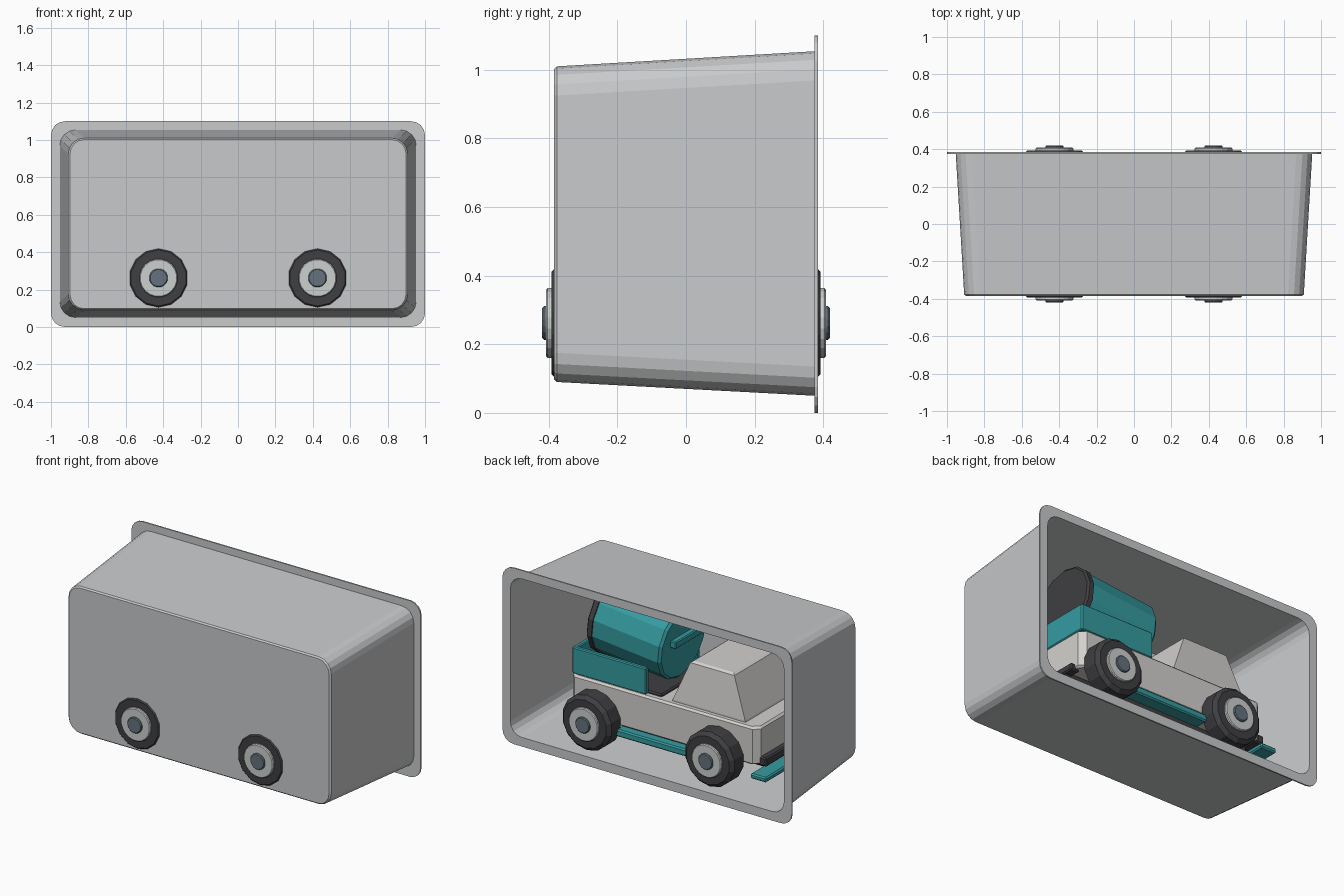
import bpy, bmesh, math
from mathutils import Matrix, Vector

if "Cube" in bpy.data.objects:
    bpy.data.objects.remove(bpy.data.objects["Cube"])


def material(name, rgb):
    m = bpy.data.materials.new(name)
    m.diffuse_color = (*rgb, 1)
    m.use_nodes = True
    m.node_tree.nodes["Principled BSDF"].inputs["Base Color"].default_value = m.diffuse_color
    return m


TRAY = material("tray grey", (0.58, 0.59, 0.60))
BODY = material("warm white", (0.65, 0.64, 0.62))
TEAL = material("teal", (0.035, 0.33, 0.355))
DARK = material("charcoal", (0.05, 0.05, 0.056))
RIM = material("pale rim", (0.60, 0.63, 0.62))
HUB = material("slate hub", (0.13, 0.17, 0.21))


def finish(bm, name, mat, smooth=None):
    bmesh.ops.recalc_face_normals(bm, faces=bm.faces)
    me = bpy.data.meshes.new(name)
    bm.to_mesh(me)
    bm.free()
    ob = bpy.data.objects.new(name, me)
    bpy.context.collection.objects.link(ob)
    me.materials.append(mat)
    if smooth:
        bpy.context.view_layer.objects.active = ob
        ob.select_set(True)
        bpy.ops.object.shade_smooth_by_angle(angle=math.radians(smooth))
        ob.select_set(False)
    return ob


def loft(name, rings, mat, smooth=None):
    """Skin a list of equal point rings and cap both ends."""
    bm = bmesh.new()
    loops = [[bm.verts.new(p) for p in r] for r in rings]
    n = len(loops[0])
    for a, b in zip(loops, loops[1:]):
        for i in range(n):
            j = (i + 1) % n
            bm.faces.new((a[i], a[j], b[j], b[i]))
    bm.faces.new(loops[0])
    bm.faces.new(loops[-1])
    return finish(bm, name, mat, smooth)


def box(name, x, y, z, mat, bevel=0.008):
    """Box from (min, max) ranges with a small chamfer."""
    bm = bmesh.new()
    bmesh.ops.create_cube(bm, size=1)
    for v in bm.verts:
        v.co = Vector([(r[0] + r[1]) / 2 + c * (r[1] - r[0]) for r, c in zip((x, y, z), v.co)])
    if bevel:
        bmesh.ops.bevel(bm, geom=bm.edges[:], offset=bevel, segments=1, affect='EDGES')
    return finish(bm, name, mat)


def rounded_ring(hw, z0, z1, r, y, seg=4):
    pts = []
    corners = ((hw - r, z1 - r), (r - hw, z1 - r), (r - hw, z0 + r), (hw - r, z0 + r))
    for k, (cx, cz) in enumerate(corners):
        for i in range(seg + 1):
            a = (k + i / seg) * math.pi / 2
            pts.append((cx + r * math.cos(a), y, cz + r * math.sin(a)))
    return pts


def lathe(name, profile, sides, centre, axis, mat, smooth=None):
    """Revolve (distance along axis, radius) pairs around an axis."""
    rot = Vector(axis).to_track_quat('Z', 'Y').to_matrix()
    c = Vector(centre)
    rings = []
    for d, r in profile:
        rings.append([c + rot @ Vector((r * math.cos(2 * math.pi * (i + .5) / sides),
                                        r * math.sin(2 * math.pi * (i + .5) / sides), d))
                      for i in range(sides)])
    return loft(name, rings, mat, smooth)


# Tapered tray, open to the back, with a flat flange
loft("tray", [
    rounded_ring(0.898, 0.098, 1.002, 0.075, -0.385),
    rounded_ring(0.908, 0.090, 1.010, 0.085, -0.376),
    rounded_ring(0.953, 0.050, 1.054, 0.085, 0.375),
    rounded_ring(1.0, 0.0, 1.10, 0.075, 0.375),
    rounded_ring(1.0, 0.0, 1.10, 0.075, 0.384),
    rounded_ring(0.946, 0.057, 1.047, 0.080, 0.384),
    rounded_ring(0.900, 0.098, 1.002, 0.080, -0.374),
], TRAY)

# Wheels
for ex, end in ((-0.425, "front"), (0.425, "rear")):
    for s, side in ((-1, "right"), (1, "left")):
        c, ax = (ex, 0, 0.262), (0, s, 0)
        lathe(f"{end}_{side}_tyre", [(0.26, 0.145), (0.28, 0.172), (0.37, 0.172), (0.392, 0.15)],
              14, c, ax, DARK)
        lathe(f"{end}_{side}_rim", [(0.38, 0.103), (0.403, 0.103), (0.408, 0.098)], 20, c, ax, RIM)
        lathe(f"{end}_{side}_hub", [(0.39, 0.05), (0.414, 0.05), (0.419, 0.045)], 16, c, ax, HUB)
    lathe(f"{end}_axle", [(-0.27, 0.03), (0.27, 0.03)], 10, (ex, 0, 0.262), (0, 1, 0), DARK)

# Lower body with chamfered corners
def body_ring(z, inset=0):
    x0, x1, h, c = -0.69 + inset, 0.61 - inset, 0.28 - inset, 0.035
    return [(x0 + c, -h, z), (x1 - c, -h, z), (x1, -h + c, z), (x1, h - c, z),
            (x1 - c, h, z), (x0 + c, h, z), (x0, h - c, z), (x0, c - h, z)]


loft("lower_body", [body_ring(0.25, 0.01), body_ring(0.26), body_ring(0.473), body_ring(0.485, 0.012)], BODY)

# Tapered cab
def cab_ring(x0, x1, h, z):
    return [(x0, -h, z), (x1, -h, z), (x1, h, z), (x0, h, z)]


loft("cab", [cab_ring(-0.585, -0.075, 0.245, 0.475), cab_ring(-0.58, -0.08, 0.245, 0.495),
             cab_ring(-0.485, -0.18, 0.215, 0.74), cab_ring(-0.47, -0.195, 0.20, 0.75)], BODY)

# Chassis, bumpers and running boards
box("chassis", (-0.68, 0.63), (-0.16, 0.16), (0.19, 0.255), DARK)
box("front_bumper", (-0.73, -0.66), (-0.25, 0.25), (0.245, 0.30), DARK)
box("front_skid", (-0.77, -0.66), (-0.31, 0.31), (0.18, 0.212), TEAL)
box("rear_bumper", (0.58, 0.64), (-0.22, 0.22), (0.235, 0.28), DARK)
for s, side in ((-1, "right"), (1, "left")):
    box(f"{side}_running_board", (-0.27, 0.27), sorted((s * 0.22, s * 0.31)), (0.195, 0.24), TEAL)

# Bed floor and walls
box("bed_floor", (0.0, 0.59), (-0.24, 0.24), (0.47, 0.50), DARK)
for s, side in ((-1, "right"), (1, "left")):
    box(f"{side}_bed_wall", (0.09, 0.60), sorted((s * 0.238, s * 0.268)), (0.485, 0.65), TEAL, 0.006)
box("rear_bed_wall", (0.572, 0.602), (-0.266, 0.266), (0.485, 0.65), TEAL, 0.006)

# Tilted drum with a dark rear cap and a front bar
start, axis = (0.02, 0, 0.732), (1, 0, 0.1)
lathe("drum", [(0, 0.215), (0.015, 0.23), (0.475, 0.23)], 14, start, axis, TEAL)
lathe("drum_cap", [(0.47, 0.238), (0.50, 0.238), (0.51, 0.225)], 14, start, axis, DARK)
box("drum_bar", (-0.02, 0.04), (-0.13, 0.13), (0.745, 0.79), TEAL, 0.006)
